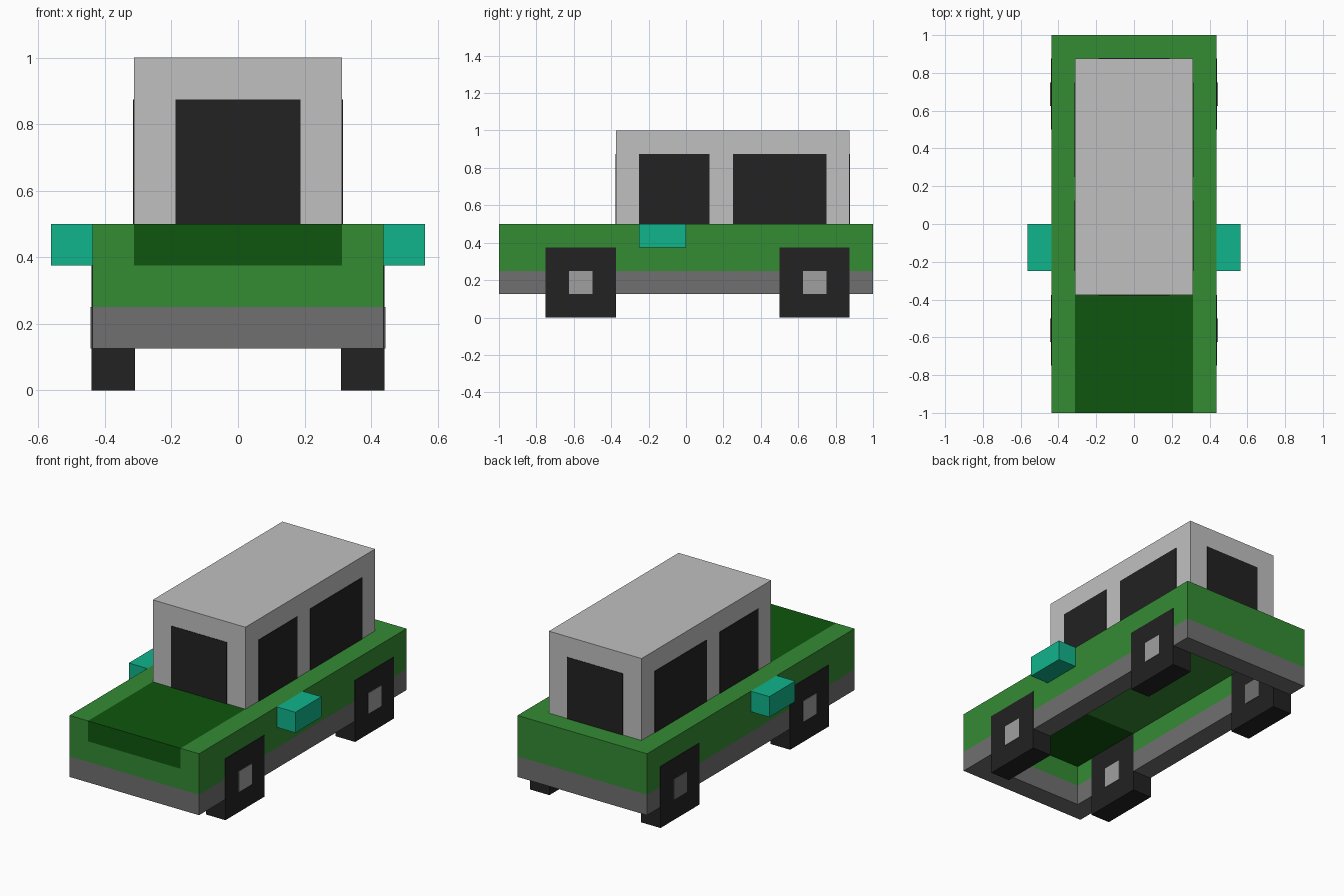
import bpy

cube = bpy.data.objects.get("Cube")
if cube:
    bpy.data.objects.remove(cube, do_unlink=True)


def material(name, rgb):
    # 8-bit display colour to linear
    lin = [((c / 255 + 0.055) / 1.055) ** 2.4 if c > 10 else c / 255 / 12.92 for c in rgb]
    m = bpy.data.materials.new(name)
    m.use_nodes = True
    m.diffuse_color = (*lin, 1)
    m.node_tree.nodes["Principled BSDF"].inputs["Base Color"].default_value = (*lin, 1)
    return m


green = material("body green", (52, 139, 52))
dark_green = material("hood dark green", (14, 86, 14))
silver = material("cabin silver", (192, 192, 192))
grey = material("bumper grey", (112, 112, 112))
black = material("glass and tyre black", (34, 34, 34))
teal = material("mirror teal", (16, 180, 140))
hub_grey = material("hub light grey", (160, 160, 160))


def box(name, x, y, z, mat):
    """Box spanning the given (min, max) ranges."""
    verts = [(a, b, c) for a in x for b in y for c in z]
    faces = [(0, 1, 3, 2), (4, 6, 7, 5), (0, 4, 5, 1), (2, 3, 7, 6), (0, 2, 6, 4), (1, 5, 7, 3)]
    mesh = bpy.data.meshes.new(name)
    mesh.from_pydata(verts, [], faces)
    mesh.materials.append(mat)
    ob = bpy.data.objects.new(name, mesh)
    bpy.context.collection.objects.link(ob)
    return ob


IN, OUT = 0.3125, 0.4375   # inner and outer half width of the body walls
E = 0.003                  # small offset for plates lying on a surface

# Hollow body: bumper ring, green walls, floor and hood
for end, y in (("front", (-1, -0.875)), ("rear", (0.875, 1))):
    box(end + "_bumper", (-IN, IN), y, (0.125, 0.25), grey)
    box(end + "_wall", (-IN, IN), y, (0.25, 0.375 if end == "front" else 0.5), green)
box("floor", (-IN, IN), (-0.375, 0.875), (0.375, 0.5), green)
box("hood", (-IN, IN), (-1, -0.375), (0.375, 0.5), dark_green)

# Cabin with windscreen and rear window
box("cabin", (-IN, IN), (-0.375, 0.875), (0.5, 1), silver)
box("windscreen", (-0.1875, 0.1875), (-0.375 - E, -0.375 + E), (0.5, 0.875), black)
box("rear_window", (-0.1875, 0.1875), (0.875 - E, 0.875 + E), (0.5, 0.875), black)

# Parts on both sides
for side, s in (("left", 1), ("right", -1)):
    def span(a, b):
        return tuple(sorted((s * a, s * b)))

    box(side + "_bumper_rail", span(IN, OUT), (-1, 1), (0.125, 0.25), grey)
    box(side + "_wall", span(IN, OUT), (-1, 1), (0.25, 0.5), green)
    box(side + "_mirror", span(OUT, 0.5625), (-0.25, 0), (0.375, 0.5), teal)
    for end, y in (("front", (-0.25, 0.125)), ("rear", (0.25, 0.75))):
        box(f"{side}_{end}_window", span(IN - E, IN + E), y, (0.5, 0.875), black)
    # Square wheels with a hub running through
    for end, y in (("front", -0.75), ("rear", 0.5)):
        box(f"{side}_{end}_wheel", span(IN - E, OUT + E), (y, y + 0.375), (0, 0.375), black)
        hub = grey if (side, end) == ("right", "rear") else hub_grey
        box(f"{side}_{end}_hub", span(IN - 2 * E, OUT + 2 * E),
            (y + 0.125, y + 0.25), (0.125, 0.25), hub)
